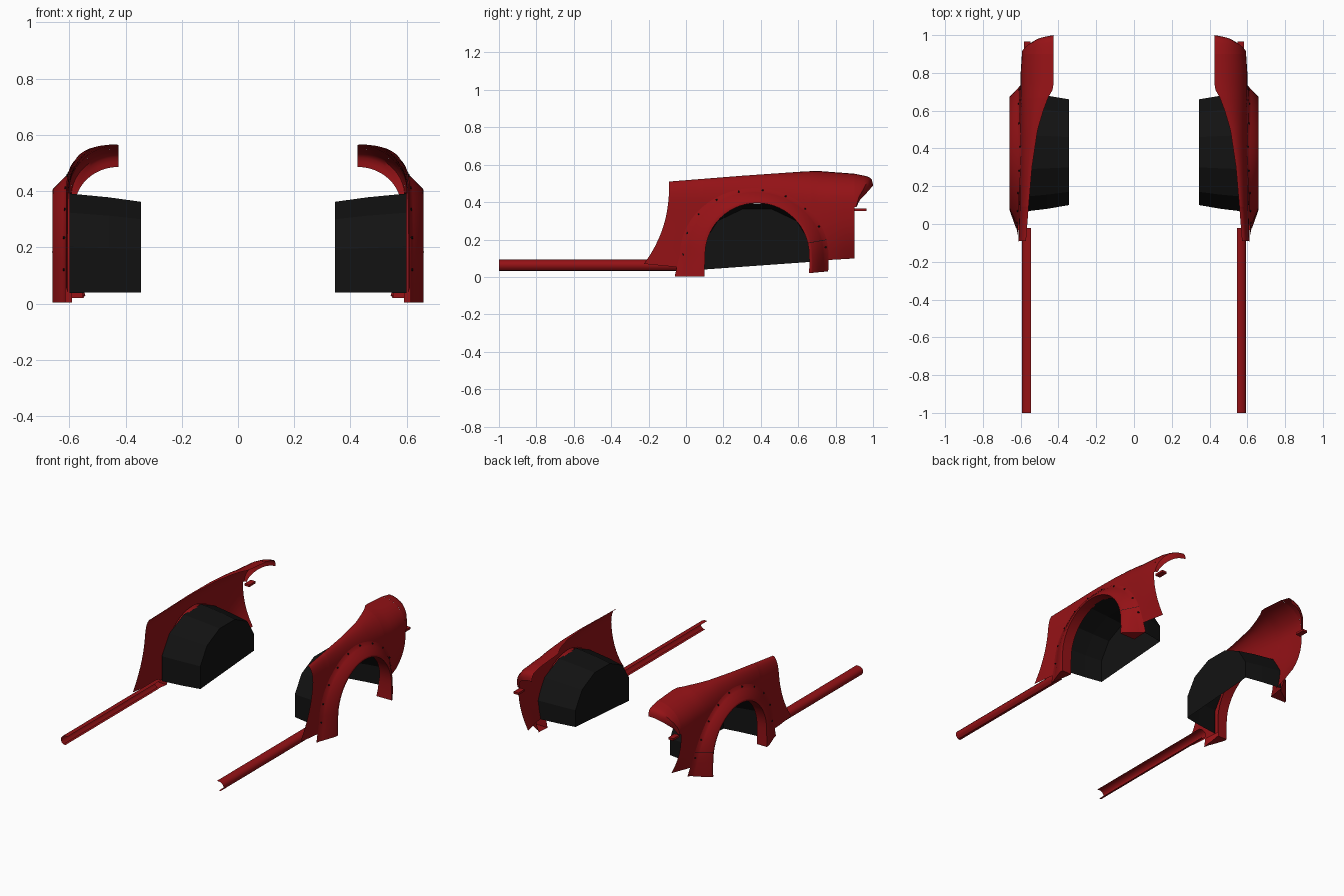
import bpy, bmesh, math
from mathutils import Vector, Matrix

if "Cube" in bpy.data.objects:
    bpy.data.objects.remove(bpy.data.objects["Cube"])

def material(name, col):
    m = bpy.data.materials.new(name)
    m.diffuse_color = (*col, 1)
    m.use_nodes = True
    m.node_tree.nodes["Principled BSDF"].inputs["Base Color"].default_value = m.diffuse_color
    return m

RED = material("red_paint", (0.30, 0.006, 0.008))
BLACK = material("black_plastic", (0.006, 0.006, 0.006))

def lerp_table(tab, v):
    if v <= tab[0][0]:
        return tab[0][1]
    for (a, p), (b, q) in zip(tab, tab[1:]):
        if v <= b:
            return p + (q - p) * (v - a) / (b - a)
    return tab[-1][1]

def finish(name, bm, mat, angle=35):
    """Turn a right-hand bmesh into a mirrored object."""
    me = bpy.data.meshes.new(name)
    bm.to_mesh(me)
    bm.free()
    ob = bpy.data.objects.new(name, me)
    bpy.context.collection.objects.link(ob)
    me.materials.append(mat)
    mod = ob.modifiers.new("both_sides", 'MIRROR')
    mod.use_mirror_merge = False
    bpy.ops.object.select_all(action='DESELECT')
    ob.select_set(True)
    bpy.context.view_layer.objects.active = ob
    if angle:
        bpy.ops.object.shade_smooth_by_angle(angle=math.radians(angle))
    return ob

def skin(bm, rows):
    """Quad grid through rows of points, facing outward (+x)."""
    vs = [[bm.verts.new(p) for p in r] for r in rows]
    fs = [bm.faces.new((a[i], b[i], b[i + 1], a[i + 1]))
          for a, b in zip(vs, vs[1:]) for i in range(len(a) - 1)]
    bm.normal_update()
    if sum(f.normal.x * f.calc_area() for f in fs) < 0:
        bmesh.ops.reverse_faces(bm, faces=fs)
    return vs

# body surface: x as a function of y and z
INNER = [(-.09, .572), (.1, .557), (.3, .54), (.5, .51), (.6, .48), (.68, .45), (.72, .425)]
TOP = [(-.09, .51), (.3, .541), (.62, .563), (.70, .567), (.9, .552)]
SIDE = [(-.1, .612), (.1, .605), (.8, .60), (.92, .592)]

def body_x(y, z, drop=0):
    xi, zt, xs = lerp_table(INNER, y), lerp_table(TOP, y) - drop, lerp_table(SIDE, y)
    zs = .40 - drop
    k = min(1, max(0, (z - zs) / (zt - zs)))
    t = min(1, max(0, (y - .6) / .3))
    tuck = .07 * t * max(0, (.35 - z) / .25) ** 2
    return xi + (xs - xi) * math.sqrt(1 - k * k) - tuck

# quarter panel: columns from the door edge, over the arch, to the rear edge
CY, CZ, R = .38, .12, .29
N = 16
def front_edge(z):
    return -.09 - .12 * max(0, (.51 - z) / .42) ** 2.4

def column(y, zb, s=None):
    pts = []
    for i in range(N + 1):
        zt = lerp_table(TOP, y if s is None else -.09 + .18 * s)
        z = zt - (zt - zb) * (i / N) ** 1.8
        yy = y if s is None else front_edge(z) * (1 - s) + .09 * s
        pts.append((body_x(yy, z), yy, z))
    return pts

cols = [column(0, .07 - .03 * s, s) for s in (0, .2, .4, .6, .8, 1)]
for i in range(25):
    a = math.pi * i / 24
    cols.append(column(CY - R * math.cos(a) * .999, CZ + R * math.sin(a)))
cols += [column(y, .085 + .06 * (y - .67)) for y in (.671, .71, .75, .8, .85, .9)]
bm = bmesh.new()
skin(bm, cols)

# rear corner above the lamp cut-out, with a turned-down lip
tail = []
for f, d in ((0, 0), (.3, .006), (.6, .012), (.82, .02), (.93, .032), (.98, .048), (1, .066)):
    row = []
    for i in range(N + 1):
        u = i / N
        zt = lerp_table(TOP, .9) - d
        z = zt - (zt - .375) * u ** 1.8
        reach = lerp_table([(0, .10), (.35, .085), (.6, .06), (.8, .03), (1, .012)], u)
        row.append((body_x(.9, z, d) if d < .03 else body_x(.9, z, d) - .01 * u, .9 + reach * f, z))
    tail.append(row)
skin(bm, tail)
finish("quarter_panel", bm, RED)

# lamp tab
bm = bmesh.new()
bmesh.ops.create_cube(bm, size=1, matrix=Matrix.Translation((.565, .933, .36)) @ Matrix.Diagonal((.035, .065, .014, 1)))
finish("lamp_tab", bm, RED, 0)

# sill: curved strip along the bottom of the door opening
bm = bmesh.new()
prof = [(.545, .092), (.565, .092), (.582, .086), (.592, .074), (.594, .06), (.588, .045), (.575, .034), (.56, .033)]
skin(bm, [[(x, y, z) for x, z in prof] for y in (-1, -.6, -.2, -.02)])
finish("sill", bm, RED)

# bolt-on arch flare: inner and outer paths joined by a flared profile
inner = [(.10, .003), (.10, .06)]
outer = [(-.06, .003), (-.048, .06)]
STEPS = 28
for i in range(STEPS + 1):
    a = math.pi * i / STEPS
    c, s = math.cos(a), math.sin(a)
    inner.append((CY - .278 * c, CZ + .275 * s))
    outer.append((.365 - .397 * c, CZ + .355 * s))
inner += [(.66, .07), (.658, .02)]
outer += [(.763, .07), (.76, .03)]
rows = []
for k, ((iy, iz), (oy, oz)) in enumerate(zip(inner, outer)):
    b = body_x(oy, oz) + .004
    row = []
    for f, g in ((0, 0), (.22, .16), (.27, .26), (.55, .62), (.84, .97), (.9, 1), (1, 1)):
        row.append((b + (.66 - b) * g, oy + (iy - oy) * f, oz + (iz - oz) * f))
    row.append((.65, iy, iz + .001))
    t = k / (len(inner) - 1)
    row.append((.59 - .04 * max(0, 2 * t - 1) ** 4, iy, iz))
    rows.append(row)
bm = bmesh.new()
vs = skin(bm, rows)
for end in (vs[0], vs[-1]):
    bm.faces.new(end)
finish("arch_flare", bm, RED, 30)

# bolts around the flare flange
bm = bmesh.new()
for i in range(2, len(inner) - 2, 3):
    o, n = Vector(outer[i]), Vector(inner[i])
    p = o.lerp(n, .13)
    b = body_x(*o)
    m = Matrix.Translation((b + .004 + (.66 - b) * .09, p.x, p.y)) @ Matrix.Rotation(math.pi / 2, 4, 'Y')
    bmesh.ops.create_cone(bm, cap_ends=True, segments=8, radius1=.006, radius2=.004, depth=.009, matrix=m)
finish("flare_bolts", bm, BLACK, 0)

# seam across the rear leg of the flare
bm = bmesh.new()
k = min(range(len(inner) // 2, len(inner)), key=lambda j: abs(outer[j][1] - .215))
lo = [Vector(p) + Vector((.0012, 0, -.0015)) for p in rows[k][:7]]
hi = [p + Vector((0, 0, .003)) for p in lo]
skin(bm, [lo, hi])
finish("flare_seam", bm, BLACK, 0)

# faceted wheel housing: tapering tunnel with a closed inner wall
arch = [(.10, .04), (.10, .19), (.17, .30), (.30, .362), (.46, .362), (.59, .30), (.66, .19), (.66, .08)]
bm = bmesh.new()
def ring(x, k):
    return [bm.verts.new((x, CY + (y - CY) * k, .06 + (z - .06) * (1 + (k - 1) * .75))) for y, z in arch]
a, b, c = ring(.345, 1), ring(.46, 1.07), ring(.60, 1.13)
for p, q in ((a, b), (b, c)):
    for i in range(len(arch) - 1):
        bm.faces.new((p[i], q[i], q[i + 1], p[i + 1]))
bm.faces.new(a)
bmesh.ops.recalc_face_normals(bm, faces=bm.faces)
finish("wheel_housing", bm, BLACK, 0)
